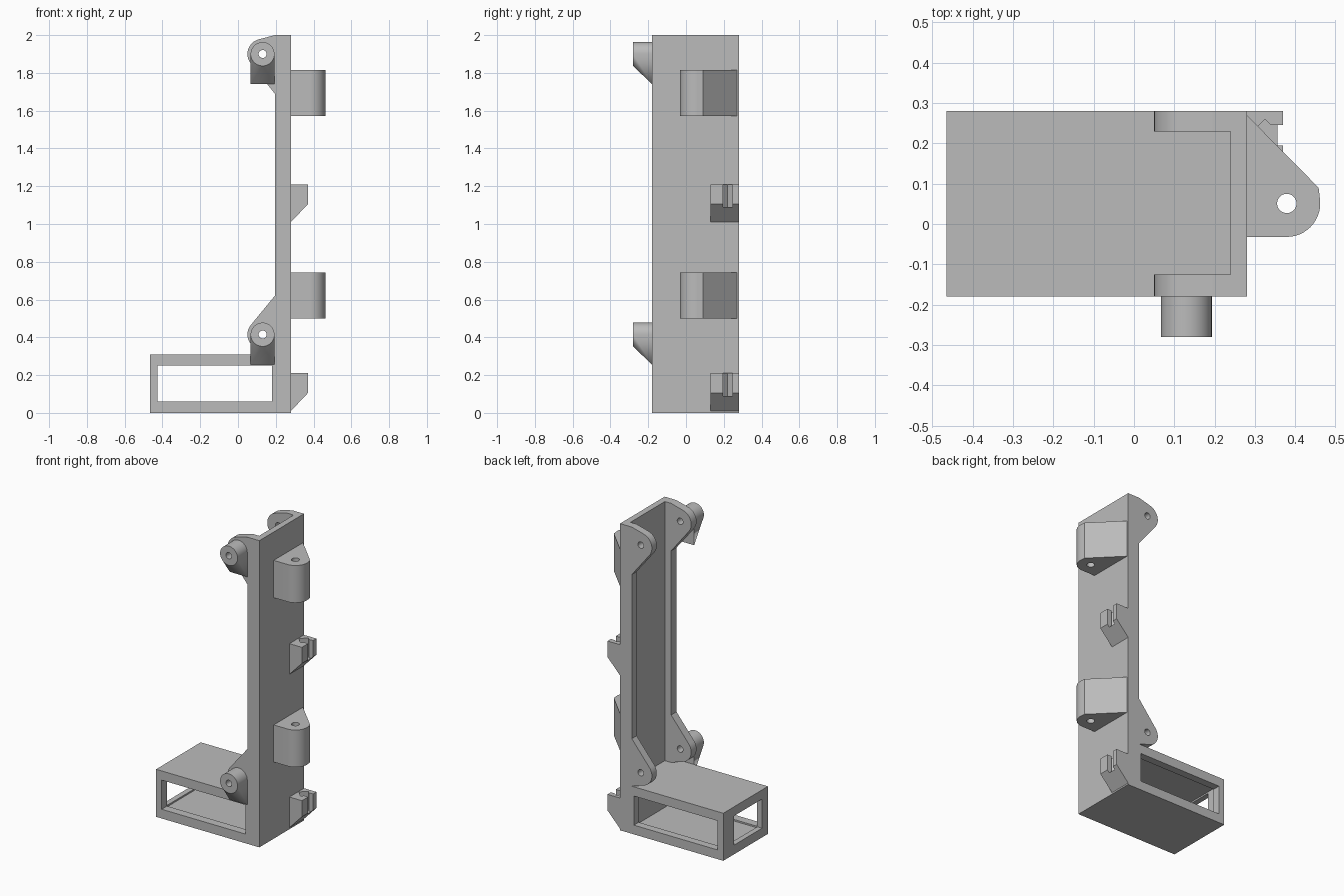
import bpy, bmesh
from math import cos, sin, tau, radians
from mathutils import Vector

if "Cube" in bpy.data.objects:
    bpy.data.objects.remove(bpy.data.objects["Cube"])

GREY = (0.5, 0.5, 0.5, 1)
grey = bpy.data.materials.new("plain grey")
grey.use_nodes = True
grey.diffuse_color = GREY
grey.node_tree.nodes["Principled BSDF"].inputs["Base Color"].default_value = GREY


def circle(cx, cy, r, n=48):
    return [(cx + r * cos(tau * i / n), cy + r * sin(tau * i / n)) for i in range(n)]


def finish(name, bm):
    bmesh.ops.recalc_face_normals(bm, faces=bm.faces)
    mesh = bpy.data.meshes.new(name)
    bm.to_mesh(mesh)
    bm.free()
    mesh.materials.append(grey)
    obj = bpy.data.objects.new(name, mesh)
    bpy.context.collection.objects.link(obj)
    return obj


def hull(name, points):
    bm = bmesh.new()
    for p in points:
        bm.verts.new(p)
    result = bmesh.ops.convex_hull(bm, input=bm.verts)
    inside = [v for v in bm.verts if not v.link_faces]
    bmesh.ops.delete(bm, geom=inside, context='VERTS')
    bmesh.ops.dissolve_limit(bm, angle_limit=radians(0.5), verts=bm.verts, edges=bm.edges)
    return finish(name, bm)


def prism(name, outline, axis, low, high):
    """Extrude an outline along y (outline in x, z) or z (outline in x, y)."""
    place = (lambda a, b, t: (a, t, b)) if axis == "y" else (lambda a, b, t: (a, b, t))
    bm = bmesh.new()
    face = bm.faces.new([bm.verts.new(place(a, b, low)) for a, b in outline])
    out = bmesh.ops.extrude_face_region(bm, geom=[face])
    moved = [v for v in out["geom"] if isinstance(v, bmesh.types.BMVert)]
    bmesh.ops.translate(bm, verts=moved, vec=Vector(place(0, 0, high - low)))
    return finish(name, bm)


def box(name, x, y, z):
    return prism(name, [(x[0], y[0]), (x[1], y[0]), (x[1], y[1]), (x[0], y[1])], "z", *z)


def cut(obj, cutter):
    cutter.hide_render = True
    mod = obj.modifiers.new("cut", 'BOOLEAN')
    mod.operation, mod.solver, mod.object = 'DIFFERENCE', 'EXACT', cutter
    bpy.context.view_layer.update()
    graph = bpy.context.evaluated_depsgraph_get()
    mesh = bpy.data.meshes.new_from_object(obj.evaluated_get(graph))
    obj.modifiers.clear()
    obj.data = mesh
    bpy.data.objects.remove(cutter)


def smooth(obj):
    bpy.ops.object.select_all(action='DESELECT')
    obj.select_set(True)
    bpy.context.view_layer.objects.active = obj
    bpy.ops.object.shade_smooth_by_angle(angle=radians(30))


FRONT, BACK = -0.18, 0.28
IN_FRONT, IN_BACK = -0.125, 0.23
RIM, PLATE, SIDE = 0.195, 0.24, 0.28
BASE_TOP = 0.31

# Upright channel, open towards -x
prism("upright_channel", [(RIM, FRONT), (SIDE, FRONT), (SIDE, BACK), (RIM, BACK),
                          (RIM, IN_BACK), (PLATE, IN_BACK), (PLATE, IN_FRONT), (RIM, IN_FRONT)],
      "z", BASE_TOP, 2.0)

# Hollow base with windows on the front, back and end
base = box("base_frame", (-0.465, SIDE), (FRONT, BACK), (0, BASE_TOP))
cut(base, box("cavity_cutter", (-0.43, 0.185), (IN_FRONT, IN_BACK), (0.05, 0.26)))
cut(base, box("window_cutter", (-0.425, 0.18), (-0.5, 0.5), (0.06, 0.25)))
cut(base, box("end_cutter", (-0.6, -0.3), (-0.12, 0.17), (0.06, 0.25)))

# Ears on both flanges and sloped bosses on the front
for level, cz, up, down in (("lower", 0.415, 0.205, 0.105), ("upper", 1.9, 0.1, 0.21)):
    parts = []
    for side, y0, y1 in (("front", FRONT, IN_FRONT), ("back", IN_BACK, BACK)):
        outline = [(min(x, RIM), z) for x, z in circle(0.13, cz, 0.08)]
        outline += [(RIM, cz + up), (RIM, cz - down)]
        parts.append(hull(f"{level}_{side}_ear", [(x, y, z) for x, z in outline for y in (y0, y1)]))
    ring = circle(0.13, cz, 0.063)
    points = [(x, y, z) for x, z in ring for y in (-0.28, FRONT)]
    points += [(x, FRONT, cz - 0.16) for x in (0.067, 0.193)]
    parts.append(hull(f"{level}_boss", points))
    for part in parts:
        cut(part, prism("hole_cutter", circle(0.13, cz, 0.021, 24), "y", -0.5, 0.5))
        smooth(part)

# Rounded side lugs with vertical holes
for level, z0, z1 in (("lower", 0.5, 0.742), ("upper", 1.572, 1.815)):
    outline = circle(0.379, 0.051, 0.083) + [(SIDE, 0.27), (SIDE, -0.032), (0.458, 0.09)]
    lug = hull(f"{level}_side_lug", [(x, y, z) for x, y in outline for z in (z0, z1)])
    cut(lug, prism("hole_cutter", circle(0.379, 0.051, 0.024, 32), "z", z0 - 0.1, z1 + 0.1))
    smooth(lug)

# Wedge clips with a keyhole slot open at the top
SLOT = [(0.5, 0.195), (0.34, 0.195), (0.325, 0.18), (0.285, 0.22),
        (0.325, 0.26), (0.34, 0.245), (0.5, 0.245)]
for level, z in (("lower", 0.01), ("upper", 1.01)):
    clip = prism(f"{level}_clip", [(SIDE, z), (0.37, z + 0.095), (0.37, z + 0.2), (SIDE, z + 0.2)],
                 "y", 0.13, BACK)
    cut(clip, prism("slot_cutter", SLOT, "z", z + 0.08, z + 0.4))
